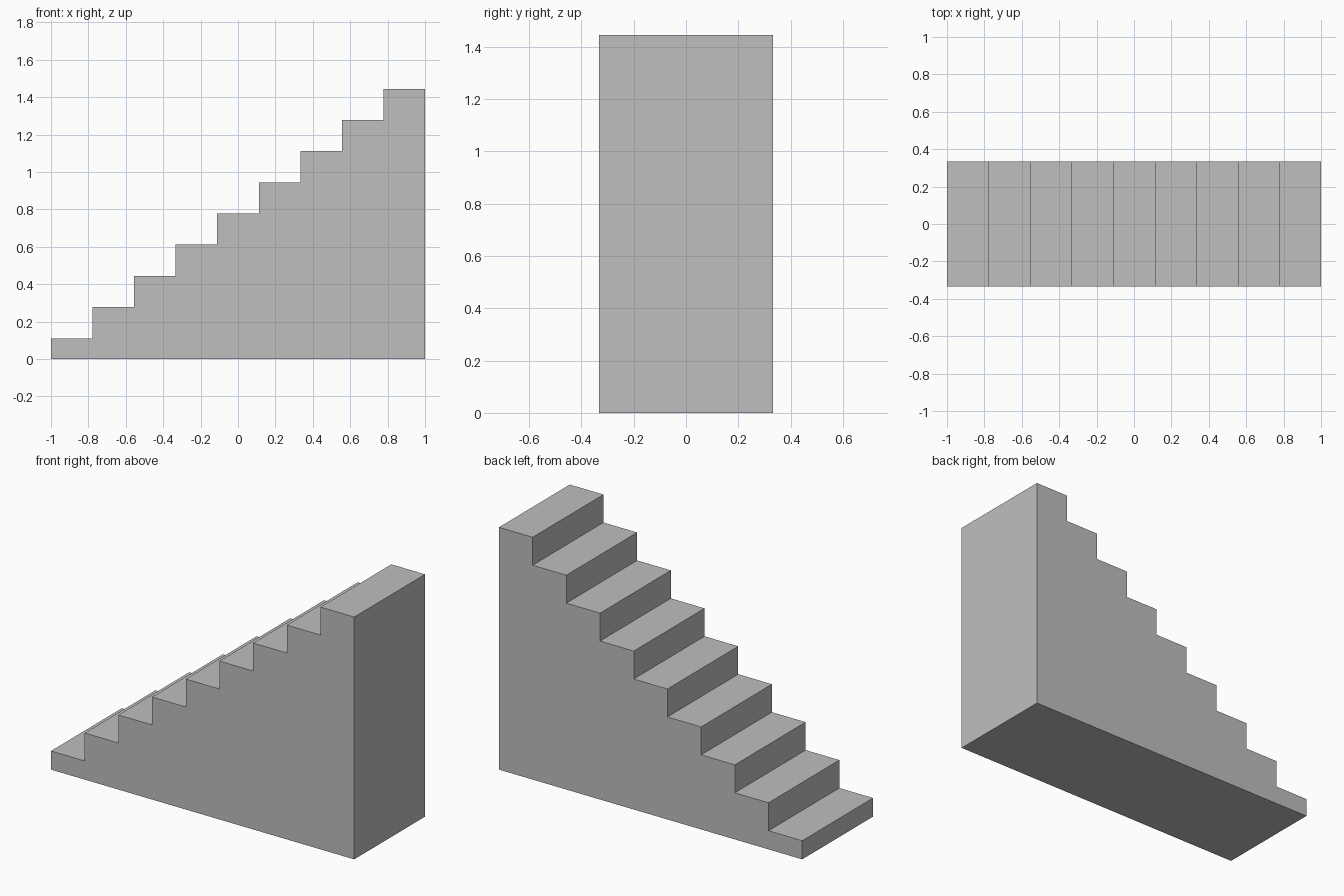
import bpy
import bmesh

cube = bpy.data.objects.get("Cube")
if cube:
    bpy.data.objects.remove(cube, do_unlink=True)

STEPS = 9
TREAD = 2 / STEPS
RISE = 1 / 6
FIRST_RISE = 1 / 9
HALF_WIDTH = 1 / 3

# Plain grey material
grey = bpy.data.materials.new("plain_grey")
grey.use_nodes = True
colour = (0.52, 0.52, 0.52, 1)
grey.diffuse_color = colour
grey.node_tree.nodes["Principled BSDF"].inputs["Base Color"].default_value = colour

# Stepped side profile, rising towards +x
profile = [(1, 0), (-1, 0)]
for i in range(STEPS):
    height = FIRST_RISE + i * RISE
    left = -1 + i * TREAD
    profile += [(left, height), (left + TREAD, height)]

# Extrude the profile across the width into one solid staircase
bm = bmesh.new()
side = bm.faces.new([bm.verts.new((x, -HALF_WIDTH, z)) for x, z in profile])
extruded = bmesh.ops.extrude_face_region(bm, geom=[side], use_keep_orig=True)
verts = [v for v in extruded["geom"] if isinstance(v, bmesh.types.BMVert)]
bmesh.ops.translate(bm, verts=verts, vec=(0, 2 * HALF_WIDTH, 0))
bmesh.ops.recalc_face_normals(bm, faces=bm.faces)

mesh = bpy.data.meshes.new("staircase")
bm.to_mesh(mesh)
bm.free()
mesh.materials.append(grey)
staircase = bpy.data.objects.new("staircase", mesh)
bpy.context.collection.objects.link(staircase)
